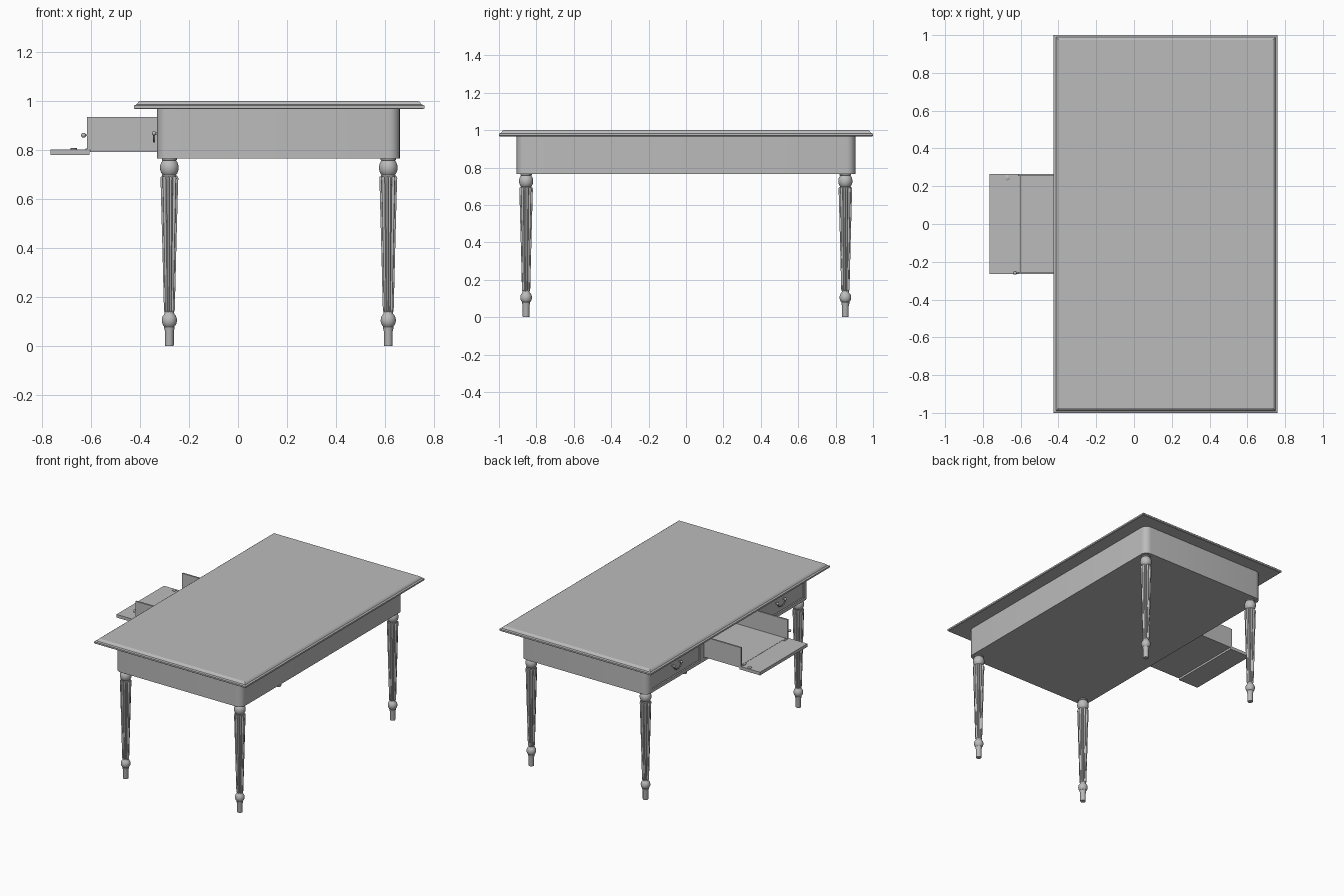
import bpy, bmesh, math
from mathutils import Vector

old = bpy.data.objects.get("Cube")
if old:
    bpy.data.objects.remove(old, do_unlink=True)

GREY = (0.5, 0.5, 0.5, 1)
mat = bpy.data.materials.new("plain grey")
mat.use_nodes = True
mat.diffuse_color = GREY
mat.node_tree.nodes["Principled BSDF"].inputs["Base Color"].default_value = GREY


def finish(name, bm, smooth=False):
    bmesh.ops.recalc_face_normals(bm, faces=bm.faces)
    mesh = bpy.data.meshes.new(name)
    bm.to_mesh(mesh)
    bm.free()
    mesh.materials.append(mat)
    ob = bpy.data.objects.new(name, mesh)
    bpy.context.collection.objects.link(ob)
    if smooth:
        bpy.ops.object.select_all(action='DESELECT')
        ob.select_set(True)
        bpy.context.view_layer.objects.active = ob
        bpy.ops.object.shade_smooth_by_angle(angle=math.radians(35))
    return ob


def box(name, x, y, z, corner=0):
    """Box from (min, max) ranges, with optional rounded upright edges."""
    bm = bmesh.new()
    bmesh.ops.create_cube(bm, size=1)
    for v in bm.verts:
        v.co = [(r[0] + r[1]) / 2 + c * (r[1] - r[0]) for r, c in zip((x, y, z), v.co)]
    if corner:
        upright = [e for e in bm.edges if abs(e.verts[0].co.z - e.verts[1].co.z) > 0.01]
        bmesh.ops.bevel(bm, geom=upright, offset=corner, segments=6,
                        profile=0.5, affect='EDGES')
    return finish(name, bm, corner > 0)


def loft(name, rings, smooth):
    """Skin closed rings of points and cap both ends."""
    bm = bmesh.new()
    loops = [[bm.verts.new(p) for p in ring] for ring in rings]
    n = len(loops[0])
    for a, b in zip(loops, loops[1:]):
        for i in range(n):
            j = (i + 1) % n
            bm.faces.new((a[i], a[j], b[j], b[i]))
    bm.faces.new(loops[0])
    bm.faces.new(loops[-1])
    return finish(name, bm, smooth)


def turned(name, x, y, profile, segments=24, flutes=0, depth=0):
    rings = []
    for r, z in profile:
        ring = []
        for i in range(segments):
            a = math.tau * i / segments
            k = 1 - depth * (1 - abs(math.sin(a * flutes / 2))) if flutes else 1
            ring.append((x + r * k * math.cos(a), y + r * k * math.sin(a), z))
        rings.append(ring)
    return loft(name, rings, True)


def ball(name, centre, radius):
    bm = bmesh.new()
    bmesh.ops.create_uvsphere(bm, u_segments=12, v_segments=8, radius=radius)
    bmesh.ops.translate(bm, verts=bm.verts, vec=Vector(centre))
    return finish(name, bm, True)


def bead(radius, low, high, neck):
    """Profile points of a turned bead between two necks."""
    pts = []
    for i in range(9):
        t = i / 8
        pts.append((neck + (radius - neck) * math.sin(math.pi * t) ** 0.7,
                    low + (high - low) * t))
    return pts


# Table top with moulded edge
X0, X1, Y = -0.425, 0.76, 1.0
edge = [(0.004, 0.967), (0, 0.97), (0, 0.981), (0.006, 0.984), (0.011, 0.985),
        (0.014, 0.99), (0.019, 0.996), (0.025, 1.0)]
loft("table_top", [[(X0 + d, -Y + d, z), (X1 - d, -Y + d, z),
                    (X1 - d, Y - d, z), (X0 + d, Y - d, z)] for d, z in edge], False)

# Apron with drawer openings
FACE = -0.33
apron = box("apron", (FACE, 0.66), (-0.905, 0.905), (0.765, 0.968), 0.045)
openings = [((0.315, 0.845), -0.30), ((-0.845, -0.315), -0.30), ((-0.27, 0.27), 0.25)]
for span, back in openings:
    cutter = box("opening_cutter", (FACE - 0.05, back), span, (0.787, 0.943))
    cutter.hide_render = True
    mod = apron.modifiers.new("opening", 'BOOLEAN')
    mod.operation = 'DIFFERENCE'
    mod.object = cutter
    bpy.context.view_layer.objects.active = apron
    bpy.ops.object.modifier_apply(modifier=mod.name)
    bpy.data.objects.remove(cutter, do_unlink=True)

# Closed drawers with hanging pulls
for side, s in (("left", 1), ("right", -1)):
    mid = 0.58 * s
    box(side + "_drawer_front", (FACE + 0.004, -0.302), (mid - 0.26, mid + 0.26), (0.792, 0.938))
    for k in (-1, 1):
        y = mid + 0.042 * k
        ball(side + "_pull_knob", (FACE - 0.012, y, 0.868), 0.009)
        box(side + "_pull_post", (FACE - 0.012, FACE + 0.01), (y - 0.004, y + 0.004), (0.864, 0.872))
    curve = bpy.data.curves.new(side + "_pull_bail", 'CURVE')
    curve.dimensions = '3D'
    curve.bevel_depth = 0.004
    curve.bevel_resolution = 2
    curve.materials.append(mat)
    line = curve.splines.new('POLY')
    line.points.add(12)
    for i, p in enumerate(line.points):
        a = math.pi * i / 12
        p.co = (FACE - 0.012, mid - 0.042 * math.cos(a), 0.868 - 0.034 * math.sin(a), 1)
    bpy.context.collection.objects.link(bpy.data.objects.new(side + "_pull_bail", curve))

# Open drawer with dropped front flap
box("drawer_floor", (-0.604, 0.24), (-0.265, 0.265), (0.792, 0.802))
box("drawer_back", (0.228, 0.24), (-0.253, 0.253), (0.802, 0.935))
box("drawer_flap", (-0.765, -0.606), (-0.265, 0.265), (0.78, 0.802))
for s in (-1, 1):
    ys = sorted((0.253 * s, 0.265 * s))
    box("drawer_side", (-0.615, 0.24), ys, (0.802, 0.935))
    yh = sorted((0.212 * s, 0.25 * s))
    box("flap_hinge", (-0.622, -0.612), yh, (0.80, 0.805))
ball("side_catch_knob", (-0.63, -0.259, 0.86), 0.01)
box("side_catch_stem", (-0.628, -0.612), (-0.262, -0.256), (0.857, 0.863))
turned("flap_catch", -0.67, 0.245, [(0.014, 0.80), (0.014, 0.806), (0.011, 0.808)], 16)

# Turned legs: plain foot, lower bead, fluted shaft, upper bead
foot = [(0.017, 0), (0.018, 0.004), (0.018, 0.06), (0.021, 0.072), (0.022, 0.078)]
foot += bead(0.031, 0.08, 0.13, 0.021) + [(0.019, 0.134), (0.019, 0.142)]
shaft = [(0.018, 0.137), (0.022, 0.142), (0.023, 0.15), (0.03, 0.42),
         (0.037, 0.67), (0.038, 0.685), (0.036, 0.692)]
head = [(0.03, 0.688), (0.03, 0.697)] + bead(0.038, 0.698, 0.757, 0.027)
head += [(0.031, 0.759), (0.031, 0.768)]
for end, y in (("front", -0.855), ("back", 0.852)):
    for side, x in (("right", -0.28), ("left", 0.613)):
        tag = end + "_" + side + "_leg_"
        turned(tag + "foot", x, y, foot)
        turned(tag + "shaft", x, y, shaft, 72, 12, 0.22)
        turned(tag + "head", x, y, head)
